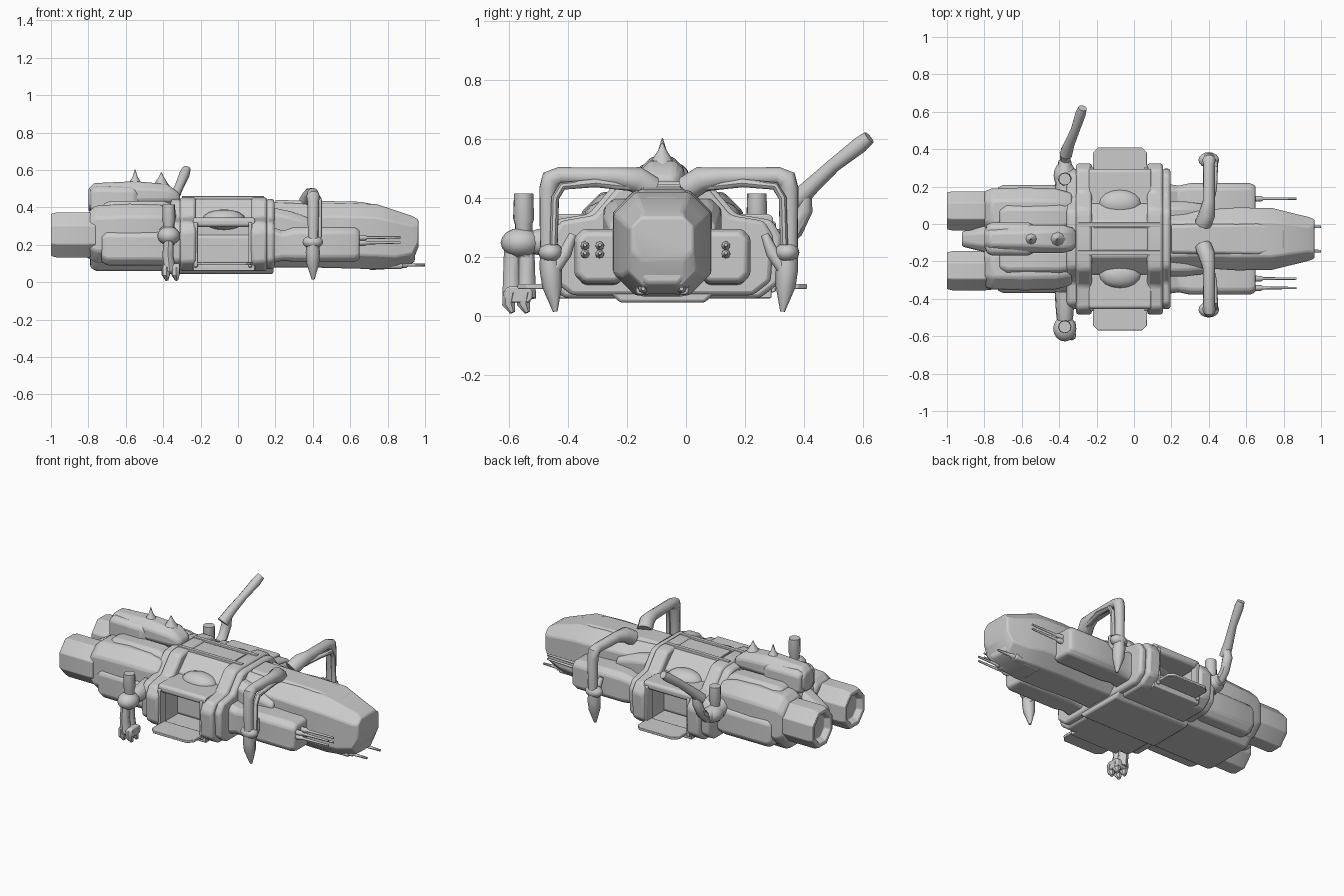
import bpy, bmesh, math
from mathutils import Vector

CY = -0.08                     # centre line of the hull
SIDES = (("left", 1), ("right", -1))


def finish(name, bm, bevel=0.0, angle=30):
    bmesh.ops.recalc_face_normals(bm, faces=bm.faces)
    me = bpy.data.meshes.new(name)
    bm.to_mesh(me)
    bm.free()
    ob = bpy.data.objects.new(name, me)
    bpy.context.collection.objects.link(ob)
    bpy.ops.object.select_all(action='DESELECT')
    ob.select_set(True)
    bpy.context.view_layer.objects.active = ob
    if bevel:
        m = ob.modifiers.new("bevel", 'BEVEL')
        m.width, m.segments, m.limit_method = bevel, 2, 'ANGLE'
    bpy.ops.object.shade_smooth_by_angle(angle=math.radians(angle))
    return ob


def skin(name, rings, bevel=0.0, angle=30):
    """Bridge rings of points into a capped solid."""
    bm = bmesh.new()
    vs = [[bm.verts.new(p) for p in r] for r in rings]
    n = len(rings[0])
    for a, b in zip(vs, vs[1:]):
        for i in range(n):
            j = (i + 1) % n
            bm.faces.new((a[i], a[j], b[j], b[i]))
    bm.faces.new(vs[0])
    bm.faces.new(vs[-1])
    return finish(name, bm, bevel, angle)


def loft(name, y, sections, chamfer=0.3, bevel=0.01):
    """Chamfered box sections (x, half width, bottom z, top z) along x."""
    rings = []
    for x, w, z0, z1 in sections:
        h, c = (z1 - z0) / 2, chamfer * 2 * min(w, (z1 - z0) / 2)
        zc = (z0 + z1) / 2
        q = [(w, h - c), (w - c, h), (c - w, h), (-w, h - c),
             (-w, c - h), (c - w, -h), (w - c, -h), (w, c - h)]
        rings.append([(x, y + a, zc + b) for a, b in q])
    return skin(name, rings, bevel)


def box(name, x0, x1, y0, y1, z0, z1, chamfer=0.1, bevel=0.006):
    return loft(name, (y0 + y1) / 2, [(x0, abs(y1 - y0) / 2, z0, z1),
                                      (x1, abs(y1 - y0) / 2, z0, z1)], chamfer, bevel)


def tube(name, path, radii, n=10, angle=45):
    """Round limb through the path with a radius at each point."""
    pts = [Vector(p) for p in path]
    rings, u = [], None
    for i, p in enumerate(pts):
        d0 = (p - pts[i - 1]).normalized() if i else (pts[1] - p).normalized()
        d1 = (pts[i + 1] - p).normalized() if i < len(pts) - 1 else d0
        t = (d0 + d1).normalized()
        if u is None:
            u = t.orthogonal()
        u = (u - t * u.dot(t)).normalized()
        v = t.cross(u)
        rings.append([p + (u * math.cos(2 * math.pi * k / n) + v * math.sin(2 * math.pi * k / n)) * radii[i]
                      for k in range(n)])
    return skin(name, rings, 0, angle)


def frame(name, x0, x1, half, bevel=0.015):
    """Symmetric hull rib extruded along x from a half profile."""
    prof = [(CY + a, b) for a, b in half] + [(CY - a, b) for a, b in reversed(half)]
    return skin(name, [[(x, a, b) for a, b in prof] for x in (x0, x1)], bevel)


def dome(name, loc, scale):
    bm = bmesh.new()
    bmesh.ops.create_uvsphere(bm, u_segments=16, v_segments=8, radius=1)
    for v in bm.verts:
        v.co = Vector([v.co[i] * scale[i] + loc[i] for i in range(3)])
    return finish(name, bm, 0, 60)


# front fuselage with faceted nose
loft("nose_fuselage", CY, [(0.15, 0.17, 0.08, 0.43), (0.35, 0.155, 0.08, 0.42),
                           (0.55, 0.168, 0.075, 0.425), (0.74, 0.165, 0.07, 0.418),
                           (0.84, 0.14, 0.075, 0.385), (0.93, 0.118, 0.10, 0.355),
                           (0.965, 0.105, 0.19, 0.335)], 0.22, 0.008)
loft("nose_chin", CY, [(0.70, 0.10, 0.065, 0.2), (0.88, 0.09, 0.075, 0.2),
                       (0.945, 0.07, 0.11, 0.2)], 0.2)
loft("cockpit_ridge", CY, [(0.2, 0.08, 0.36, 0.44), (0.66, 0.085, 0.37, 0.43),
                           (0.80, 0.06, 0.36, 0.40)], 0.2)

# middle hull: two wide ribs around an open cargo bay
RIB = [(0.33, 0.06), (0.395, 0.11), (0.405, 0.27), (0.37, 0.325), (0.25, 0.345),
       (0.165, 0.445), (0.12, 0.455)]
SLIM = [(a * 0.93, 0.07 + (b - 0.06) * 0.95) for a, b in RIB]
frame("rear_rib", -0.31, -0.225, RIB)
frame("front_rib", 0.07, 0.155, RIB)
frame("front_rib_step", 0.15, 0.195, SLIM)
frame("rear_rib_step", -0.36, -0.3, SLIM)
loft("bay_core", CY, [(-0.25, 0.19, 0.05, 0.445), (0.1, 0.19, 0.05, 0.445)], 0.25)
loft("belly_keel", CY, [(-0.34, 0.2, 0.045, 0.3), (0.19, 0.2, 0.045, 0.3)], 0.22)
box("roof_hatch", -0.22, 0.07, CY - 0.06, CY + 0.06, 0.42, 0.452)
for s in (-1, 1):
    box("roof_rail", -0.3, 0.14, CY + s * 0.075 - 0.012, CY + s * 0.075 + 0.012, 0.43, 0.46)

for side, s in SIDES:
    def Y(o):
        return CY + s * o

    def A(o):                  # the arms sit slightly off the hull centre
        return -0.058 + s * o
    # cargo bay floor, roof, posts and lowered ramp
    box(side + "_bay_floor", -0.24, 0.09, Y(0.15), Y(0.37), 0.06, 0.095)
    box(side + "_bay_roof", -0.24, 0.09, Y(0.15), Y(0.375), 0.295, 0.345, 0.25)
    for k, x in enumerate((-0.225, 0.065)):
        box(side + "_bay_post_%d" % k, x - 0.01, x + 0.01, Y(0.33), Y(0.385), 0.08, 0.32)
    ramp = [(-0.22, 0.34), (-0.22, 0.46), (-0.19, 0.49), (0.04, 0.49), (0.07, 0.46), (0.07, 0.34)]
    skin(side + "_ramp", [[(x, Y(o), z) for x, o in ramp] for z in (0.092, 0.108)], 0.003)
    dome(side + "_roof_blister", (-0.075, Y(0.19), 0.335), (0.115, 0.075, 0.055))

    # forward side pods with gun barrels
    loft(side + "_front_pod", Y(0.21), [(0.17, 0.085, 0.1, 0.3), (0.24, 0.075, 0.115, 0.275),
                                        (0.30, 0.088, 0.11, 0.295), (0.62, 0.088, 0.11, 0.295),
                                        (0.65, 0.075, 0.12, 0.28)], 0.16)
    loft(side + "_pod_shoulder", Y(0.13), [(0.18, 0.07, 0.2, 0.40), (0.28, 0.07, 0.2, 0.38),
                                           (0.42, 0.05, 0.2, 0.33)], 0.25)
    for k, o in enumerate((0.212, 0.262) if s < 0 else (0.215,)):
        for j, z in enumerate((0.21, 0.238)):
            tube(side + "_pod_gun_%d_%d" % (k, j), [(0.62, Y(o), z), (0.68, Y(o), z), (0.69, Y(o), z),
                 (0.87, Y(o), z + 0.003)], [0.016, 0.015, 0.008, 0.006], 8)
    box(side + "_chin_gun_mount", 0.78, 0.88, Y(0.04), Y(0.09), 0.072, 0.118, 0.2)
    tube(side + "_chin_gun", [(0.86, Y(0.065), 0.095), (0.90, Y(0.065), 0.093), (0.91, Y(0.065), 0.092),
                              (1.0, Y(0.065), 0.092)], [0.018, 0.016, 0.009, 0.007], 8)

    # front landing arm: square arch, strut and pointed claw
    tube(side + "_front_arm", [(0.37, A(0.06), 0.43), (0.39, A(0.11), 0.462), (0.40, A(0.18), 0.47),
                               (0.40, A(0.37), 0.475), (0.402, A(0.40), 0.462), (0.402, A(0.409), 0.43),
                               (0.402, A(0.409), 0.22)],
         [0.045, 0.045, 0.033, 0.03, 0.036, 0.031, 0.028])
    tube(side + "_front_arm_strut", [(0.40, A(0.11), 0.435), (0.43, A(0.25), 0.45),
                                     (0.435, A(0.36), 0.44), (0.435, A(0.385), 0.40),
                                     (0.435, A(0.39), 0.24)], [0.014] * 5, 8)
    dome(side + "_front_wrist", (0.40, A(0.40), 0.215), (0.055, 0.042, 0.035))
    tube(side + "_front_claw", [(0.40, A(0.405), 0.22), (0.40, A(0.40), 0.16), (0.40, A(0.395), 0.10),
                                (0.402, A(0.385), 0.015)], [0.032, 0.038, 0.034, 0.008], 8)
    tube(side + "_front_thumb", [(0.40, A(0.325), 0.275), (0.41, A(0.35), 0.215),
                                 (0.41, A(0.385), 0.16)], [0.014, 0.022, 0.02], 8)

    # engine block: lower box, nacelle, upper fairing and hollow nozzle
    loft(side + "_engine_box", Y(0.2), [(-0.73, 0.075, 0.11, 0.27), (-0.70, 0.088, 0.09, 0.285),
                                        (-0.40, 0.088, 0.09, 0.285), (-0.34, 0.08, 0.1, 0.275)], 0.2)
    loft(side + "_nacelle", Y(0.145), [(-0.80, 0.11, 0.13, 0.375), (-0.76, 0.125, 0.1, 0.41),
                                       (-0.58, 0.13, 0.1, 0.42), (-0.42, 0.125, 0.1, 0.415),
                                       (-0.33, 0.1, 0.12, 0.39)], 0.26, 0.012)
    loft(side + "_upper_fairing", Y(0.115), [(-0.72, 0.05, 0.34, 0.42), (-0.68, 0.07, 0.33, 0.435),
                                             (-0.40, 0.07, 0.33, 0.435), (-0.33, 0.055, 0.34, 0.41)], 0.25)
    prof = [(-0.76, 0.112), (-0.80, 0.116), (-0.97, 0.116), (-1.0, 0.108), (-1.0, 0.084), (-0.965, 0.07)]
    rings = [[(x, -0.09 + s * 0.16 + 0.98 * r * math.cos(a), 0.253 + 1.12 * r * math.sin(a))
              for a in [math.pi / 8 + k * math.pi / 4 for k in range(8)]] for x, r in prof]
    skin(side + "_nozzle", rings, 0.004)

# engine core, tail wedge and dorsal pod with spikes
loft("engine_core", CY, [(-0.79, 0.2, 0.08, 0.36), (-0.76, 0.23, 0.06, 0.40),
                         (-0.3, 0.23, 0.06, 0.42)], 0.2)
loft("tail_wedge", CY, [(-0.92, 0.04, 0.18, 0.30), (-0.78, 0.075, 0.12, 0.38)], 0.25)
loft("dorsal_pod", CY, [(-0.80, 0.05, 0.38, 0.50), (-0.77, 0.07, 0.38, 0.53), (-0.55, 0.075, 0.4, 0.54),
                        (-0.38, 0.075, 0.41, 0.525), (-0.33, 0.06, 0.42, 0.49),
                        (-0.31, 0.04, 0.43, 0.47)], 0.28, 0.012)
loft("dorsal_side_box", CY, [(-0.79, 0.075, 0.38, 0.50), (-0.76, 0.088, 0.37, 0.515),
                             (-0.56, 0.088, 0.37, 0.51), (-0.53, 0.07, 0.38, 0.49)], 0.15)
for k, (x, z) in enumerate(((-0.55, 0.602), (-0.41, 0.588))):
    tube("dorsal_spike_%d" % k, [(x, CY, 0.515), (x, CY, 0.543), (x, CY, 0.562), (x, CY, z)],
         [0.045, 0.026, 0.014, 0.002], 8)

# right rear arm: shoulder, upright, forearm and fist
AX = -0.37
tube("right_rear_shoulder", [(AX, -0.36, 0.26), (AX, -0.44, 0.255), (AX, -0.5, 0.25), (AX, -0.56, 0.245)],
     [0.055, 0.05, 0.045, 0.03])
dome("right_rear_joint", (AX, -0.56, 0.248), (0.062, 0.068, 0.05))
tube("right_rear_upright", [(AX, -0.55, 0.2), (AX, -0.55, 0.31), (AX, -0.55, 0.33), (AX, -0.55, 0.415)],
     [0.03, 0.03, 0.036, 0.033])
for k, y in enumerate((-0.59, -0.54)):
    tube("right_rear_forearm_%d" % k, [(AX, y, 0.24), (AX - 0.005, y, 0.15), (AX + 0.005, y, 0.06)],
         [0.026, 0.029, 0.032], 8)
box("right_rear_fist", AX - 0.03, AX + 0.058, -0.615, -0.52, 0.045, 0.1, 0.25)
for k in range(4):
    x, y = AX - 0.015 + 0.052 * (k % 2), -0.595 + 0.05 * (k // 2)
    tube("right_rear_finger_%d" % k, [(x, y, 0.08), (x, y - 0.005, 0.04), (x + 0.005, y + 0.008, 0.012)],
         [0.025, 0.023, 0.01], 7)

# left rear arm: raised and stretched outward
tube("left_rear_shoulder", [(AX, 0.17, 0.26), (AX, 0.27, 0.255), (AX, 0.34, 0.255)], [0.055, 0.048, 0.034])
dome("left_rear_joint", (AX, 0.26, 0.25), (0.06, 0.075, 0.05))
tube("left_rear_upright", [(AX, 0.24, 0.2), (AX, 0.24, 0.31), (AX, 0.24, 0.33), (AX, 0.24, 0.415)],
     [0.03, 0.03, 0.036, 0.033])
tube("left_rear_elbow", [(AX, 0.32, 0.25), (-0.365, 0.37, 0.29), (-0.36, 0.40, 0.36), (-0.35, 0.405, 0.42)],
     [0.03, 0.028, 0.03, 0.02], 8)
tube("left_rear_forearm", [(-0.365, 0.37, 0.385), (-0.345, 0.43, 0.445), (-0.315, 0.50, 0.51),
                           (-0.285, 0.59, 0.58), (-0.275, 0.62, 0.605)],
     [0.034, 0.028, 0.024, 0.028, 0.023])
